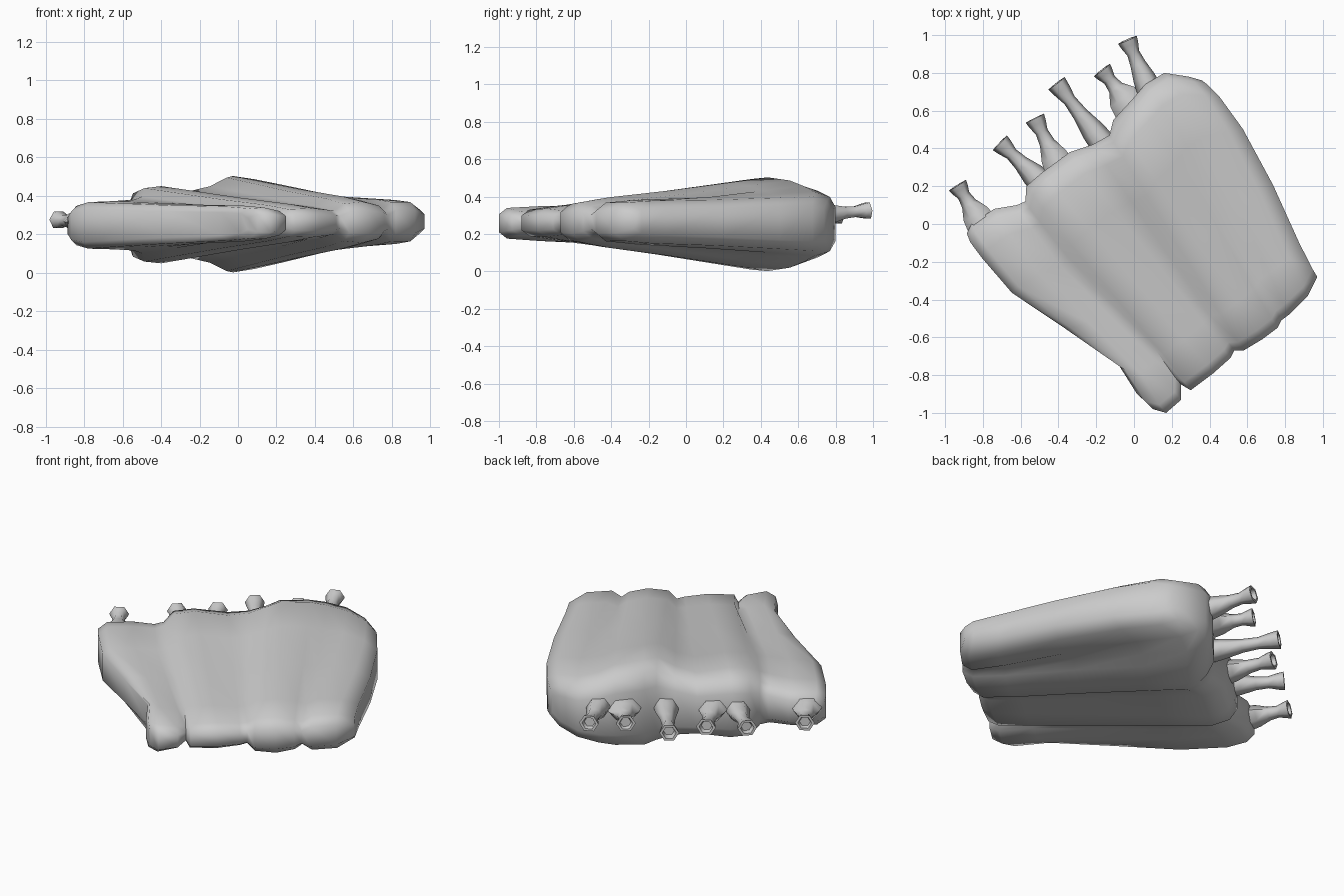
import bpy, bmesh
from mathutils import Vector

if "Cube" in bpy.data.objects:
    bpy.data.objects.remove(bpy.data.objects["Cube"])


def finish(bm, name, angle):
    bmesh.ops.recalc_face_normals(bm, faces=bm.faces)
    mesh = bpy.data.meshes.new(name)
    bm.to_mesh(mesh)
    bm.free()
    ob = bpy.data.objects.new(name, mesh)
    bpy.context.collection.objects.link(ob)
    bpy.ops.object.select_all(action='DESELECT')
    ob.select_set(True)
    bpy.context.view_layer.objects.active = ob
    bpy.ops.object.shade_smooth_by_angle(angle=angle)
    return ob


def loft(bm, rings):
    """Skin a list of closed rings, leaving both ends open."""
    vs = [[bm.verts.new(p) for p in r] for r in rings]
    n = len(vs[0])
    for a, b in zip(vs, vs[1:]):
        for i in range(n):
            j = (i + 1) % n
            bm.faces.new((a[i], a[j], b[j], b[i]))
    return vs


# Meat slab: stations across the rack
# (bone end x, y, tip end x, y, half height at bone end, at tip)
stations = [
    (-.885, -.05, .05, -.93, .09, .05), (-.86, .00, .10, -.98, .126, .075),
    (-.74, .08, .17, -1.0, .13, .08), (-.62, .10, .25, -.93, .14, .06),
    (-.575, .12, .25, -.85, .16, .04), (-.57, .20, .30, -.88, .205, .065),
    (-.49, .27, .42, -.79, .215, .07), (-.34, .38, .51, -.71, .185, .06),
    (-.22, .42, .53, -.67, .215, .055), (-.13, .47, .58, -.67, .26, .09),
    (-.11, .55, .68, -.61, .267, .10), (.00, .67, .76, -.55, .25, .08),
    (.06, .74, .78, -.51, .22, .06), (.16, .80, .82, -.48, .18, .10),
    (.29, .78, .92, -.38, .15, .10), (.36, .76, .97, -.28, .10, .06)]
# Lengthwise profile: position, height factor, left and right edge bend
profile = [(0, .5, (0, 0), (0, 0)), (.03, .82, (-.01, -.02), (.01, .01)),
           (.1, 1, (-.015, -.04), (.03, .02)),
           (.28, 1, (-.023, -.068), (.045, .035)),
           (.55, 1, (0, -.015), (.04, .02)), (.83, 1.05, (.02, .047), (.01, 0)),
           (.96, 1.0, (0, 0), (0, 0)), (1, .6, (0, 0), (0, 0))]


def slab_ring(k, st):
    sx, sy, ex, ey, hs, he = st
    u = k / (len(stations) - 1)
    top, low = [], []
    for t, f, bl, br in profile:
        wl, wr = max(0, 1 - 2.5 * u), max(0, 2.5 * u - 1.5)
        x = sx + (ex - sx) * t + bl[0] * wl + br[0] * wr
        y = sy + (ey - sy) * t + bl[1] * wl + br[1] * wr
        h, c = (hs + (he - hs) * t) * f, .244 + .01 * u + .012 * t
        top.append((x, y, c + h))
        low.append((x, y, c - h))
    return top + low[::-1]


bm = bmesh.new()
vs = loft(bm, [slab_ring(k, s) for k, s in enumerate(stations)])
for ring in (vs[0], vs[-1]):  # close both sides with strips
    n = len(ring)
    for i in range(n // 2 - 1):
        bm.faces.new((ring[i], ring[i + 1], ring[n - 2 - i], ring[n - 1 - i]))
finish(bm, "meat_slab", 1.1)

# Bones: base point, tip point, base width
bones = [((-.80, -.01, .26), (-.935, .205, .275), .085),
         ((-.46, .19, .25), (-.71, .43, .27), .075),
         ((-.38, .27, .26), (-.525, .56, .275), .085),
         ((-.13, .38, .25), (-.41, .745, .28), .075),
         ((-.01, .61, .28), (-.17, .815, .30), .10),
         ((.09, .69, .30), (-.035, .975, .325), .07)]
for n, (base, tip, w) in enumerate(bones):
    a, b = Vector(base), Vector(tip)
    d = (b - a).normalized()
    side = d.cross(Vector((0, 0, 1))).normalized()
    up = side.cross(d)
    hexagon = [(1, 0), (.5, .87), (-.5, .87), (-1, 0), (-.5, -.87), (.5, -.87)]
    rings = []
    # the last two rings form the rim and the sunken marrow end
    for t, wide, tall in ((0, w, .07), (.3, w * .85, .055), (.55, .042, .036),
                          (.75, .034, .032), (.9, .048, .044), (1, .054, .05),
                          (1, .038, .036), (.92, .03, .028)):
        c = a.lerp(b, t)
        rings.append([c + side * p * wide + up * q * tall for p, q in hexagon])
    bm = bmesh.new()
    vs = loft(bm, rings)
    bm.faces.new(vs[0])
    bm.faces.new(vs[-1])
    finish(bm, f"rib_bone_{n + 1}", 1.15)
